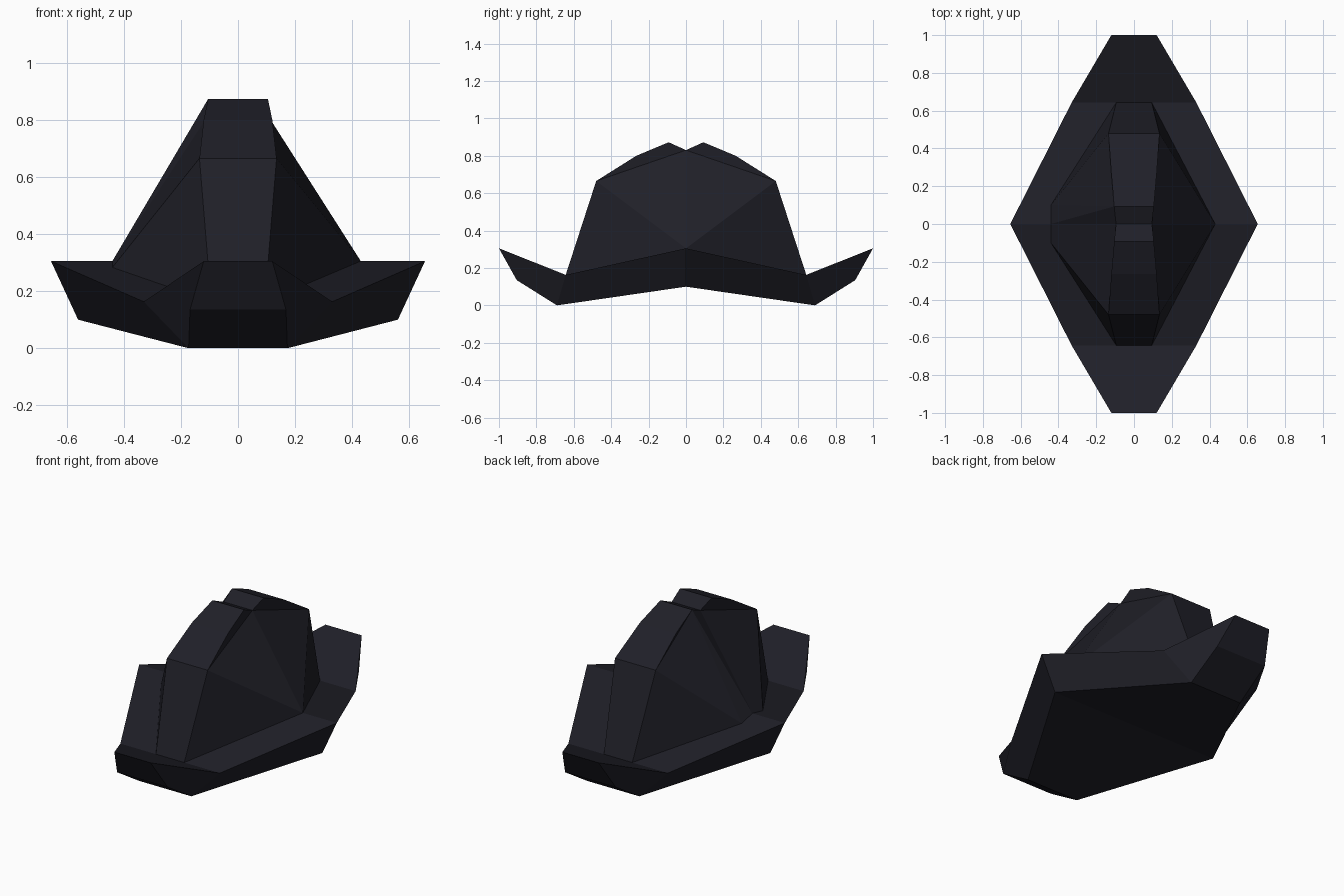
import bpy, bmesh

if "Cube" in bpy.data.objects:
    bpy.data.objects.remove(bpy.data.objects["Cube"])

felt = bpy.data.materials.new("dark navy felt")
felt.diffuse_color = (0.014, 0.014, 0.021, 1)
felt.use_nodes = True
felt.node_tree.nodes["Principled BSDF"].inputs["Base Color"].default_value = felt.diffuse_color


def flip_x(p):
    return (-p[0], p[1], p[2])


def flip_y(p):
    return (p[0], -p[1], p[2])


def mirrored(faces, flip):
    """The faces together with their mirror images."""
    return faces + [[flip(p) for p in f] for f in faces]


def strip(a, b):
    """Quad spanning from the right side to its mirror on the left."""
    return [a, b, flip_x(b), flip_x(a)]


def build(name, faces):
    bm = bmesh.new()
    for f in faces:
        bm.faces.new([bm.verts.new(p) for p in f])
    bmesh.ops.remove_doubles(bm, verts=bm.verts[:], dist=0.0005)
    bmesh.ops.recalc_face_normals(bm, faces=bm.faces[:])
    me = bpy.data.meshes.new(name)
    bm.to_mesh(me)
    bm.free()
    me.materials.append(felt)
    ob = bpy.data.objects.new(name, me)
    bpy.context.collection.objects.link(ob)
    return ob


# Crown: centre profile from the back foot over the top to the middle dip
profile = [(0.094, 0.643, 0.163), (0.135, 0.48, 0.665), (0.12, 0.265, 0.80),
           (0.105, 0.093, 0.872), (0.095, 0, 0.83)]
foot, knee, mid, top, dip = profile
ridge = [strip(a, b) for a, b in zip(profile, profile[1:])]

# Right flank meets the brim in one point
base_r = (0.43, 0, 0.305)
right = [[knee, mid, top, dip], [dip, knee, base_r], [knee, foot, base_r]]
crown = mirrored(ridge + right, flip_y)

# Left flank ends in a blunt edge; its back half is filled out to the top
base_l, blunt = (0.44, 0, 0.305), (0.44, 0.10, 0.283)
left_back = [[foot, knee, blunt], [knee, mid, top], [knee, top, blunt],
             [top, dip, base_l], [top, base_l, blunt]]
left_front = [[foot, knee, blunt], [knee, mid, top, dip],
              [dip, knee, base_l], [knee, blunt, base_l]]
crown += [[flip_x(p) for p in f] for f in left_back]
crown += [[flip_y(flip_x(p)) for p in f] for f in left_front]
build("hat_crown", crown)

# Brim: top rim points (side, fold, tip) and the matching lower points
side, fold, tip = (0.655, 0, 0.305), (0.33, 0.643, 0.163), (0.12, 1.0, 0.305)
low_side, low_fold, low_tip = (0.56, 0, 0.10), (0.173, 0.69, 0), (0.168, 0.905, 0.135)
brim = mirrored([[side, fold, low_fold, low_side],
                 [fold, tip, low_tip, low_fold]], flip_x)
brim += [strip(tip, low_tip), strip(low_tip, low_fold), strip(low_fold, low_side)]
# Upper side: a ring around the crown and the upturned end flaps
brim += [[side, fold, foot, base_r],
         [flip_x(p) for p in (side, fold, foot, blunt, base_l)],
         [fold, tip, flip_x(tip), flip_x(fold), flip_x(foot), foot]]
build("hat_brim", mirrored(brim, flip_y))
